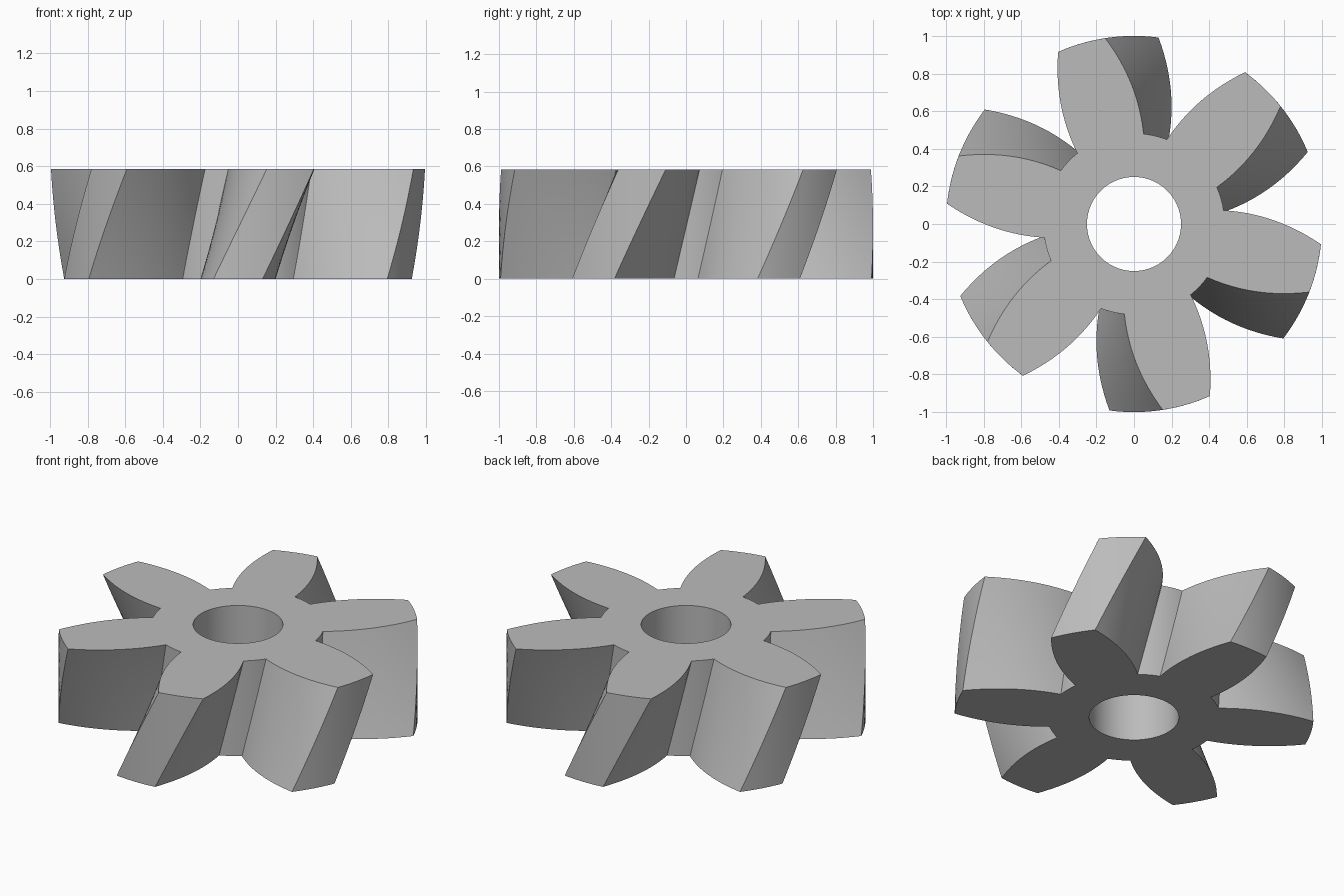
import bpy, bmesh
from math import sin, cos, atan2, hypot, radians, tau

cube = bpy.data.objects.get("Cube")
if cube:
    bpy.data.objects.remove(cube)

TEETH, HEIGHT, TWIST = 6, 0.585, radians(16.3)
TIP_R, ROOT_R, BORE_R = 1.0, 0.482, 0.25
TIP_HALF, ROOT_HALF = radians(7.5), radians(22.4)
BULGE = 0.51
LAYERS, FLANK_STEPS, ARC_STEPS = 16, 12, 6

steel = bpy.data.materials.new("steel grey")
steel.use_nodes = True
colour = (0.5, 0.5, 0.5, 1)
steel.diffuse_color = colour
steel.node_tree.nodes["Principled BSDF"].inputs["Base Color"].default_value = colour


def flank():
    """Convex tooth side from root to tip, as (radius, angle from tooth centre)."""
    x0, y0 = ROOT_R * cos(ROOT_HALF), ROOT_R * sin(ROOT_HALF)
    x1, y1 = TIP_R * cos(TIP_HALF), TIP_R * sin(TIP_HALF)
    points = []
    for i in range(FLANK_STEPS + 1):
        t = i / FLANK_STEPS
        x = x0 + (x1 - x0) * t
        y = y0 + (y1 - y0) * t + BULGE * (x - x0) * (x1 - x)
        points.append((hypot(x, y), atan2(y, x)))
    return points


def arc(radius, start, end):
    """Points strictly between two angles on a circle."""
    return [(radius, start + (end - start) * i / ARC_STEPS) for i in range(1, ARC_STEPS)]


# Outline of one tooth followed by the gap after it, then repeated round the hub
side = flank()
pitch = tau / TEETH
tooth = [(r, -a) for r, a in side] + arc(TIP_R, -TIP_HALF, TIP_HALF)
tooth += side[::-1] + arc(ROOT_R, ROOT_HALF, pitch - ROOT_HALF)
outline = [(r, a + (k + 0.5) * pitch) for k in range(TEETH) for r, a in tooth]
bore = [(BORE_R, a) for r, a in outline]

bm = bmesh.new()


def ring(points, layer):
    t = layer / LAYERS
    return [bm.verts.new((r * cos(a + TWIST * t), r * sin(a + TWIST * t), HEIGHT * t))
            for r, a in points]


def bridge(lower, upper):
    n = len(lower)
    for i in range(n):
        j = (i + 1) % n
        bm.faces.new((lower[i], lower[j], upper[j], upper[i]))


# Twisted tooth walls, bore wall and the two flat ends
outer = [ring(outline, k) for k in range(LAYERS + 1)]
inner = [ring(bore, k) for k in range(LAYERS + 1)]
for k in range(LAYERS):
    bridge(outer[k], outer[k + 1])
    bridge(inner[k + 1], inner[k])
bridge(outer[-1], inner[-1])
bridge(inner[0], outer[0])

mesh = bpy.data.meshes.new("helical_gear")
bm.to_mesh(mesh)
bm.free()
mesh.materials.append(steel)
gear = bpy.data.objects.new("helical_gear", mesh)
bpy.context.collection.objects.link(gear)

# Smooth walls with crisp edges
bpy.ops.object.select_all(action="DESELECT")
gear.select_set(True)
bpy.context.view_layer.objects.active = gear
bpy.ops.object.shade_smooth_by_angle(angle=radians(30))
